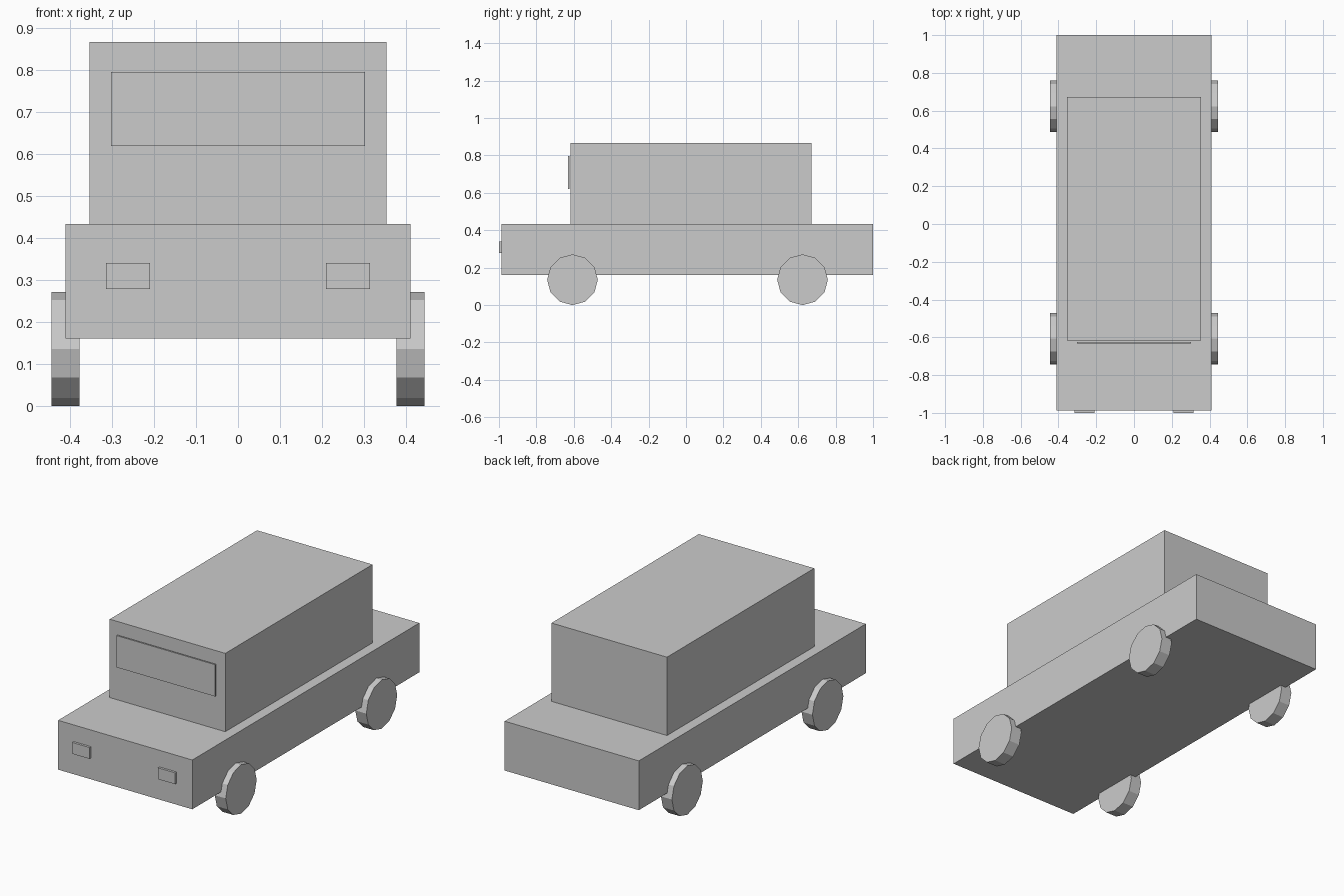
import bpy
from math import pi

cube = bpy.data.objects.get("Cube")
if cube:
    bpy.data.objects.remove(cube, do_unlink=True)

# Single plain grey for every part
grey = bpy.data.materials.new("plain_grey")
grey.use_nodes = True
colour = (0.6, 0.6, 0.6, 1)
grey.diffuse_color = colour
grey.node_tree.nodes["Principled BSDF"].inputs["Base Color"].default_value = colour


def finish(name):
    obj = bpy.context.object
    obj.name = name
    obj.data.materials.append(grey)
    bpy.ops.object.transform_apply(location=False, rotation=True, scale=True)
    return obj


def box(name, low, high):
    """Box between two opposite corners."""
    centre = [(a + b) / 2 for a, b in zip(low, high)]
    bpy.ops.mesh.primitive_cube_add(size=1, location=centre)
    bpy.context.object.scale = [b - a for a, b in zip(low, high)]
    return finish(name)


def wheel(name, x, y, radius=0.1355, width=0.067):
    """Twelve-sided wheel with a corner pointing straight up."""
    bpy.ops.mesh.primitive_cylinder_add(
        vertices=12, radius=radius, depth=width,
        location=(x, y, radius), rotation=(0, pi / 2, 0))
    return finish(name)


# Body and cabin
box("body", (-0.411, -0.987, 0.16), (0.411, 1.0, 0.433))
box("cabin", (-0.354, -0.617, 0.433), (0.354, 0.672, 0.867))

# Thin windscreen plate standing just ahead of the cabin
box("windscreen", (-0.303, -0.632, 0.62), (0.303, -0.624, 0.796))

# Headlights and wheels on both sides
for side, sign in (("left", 1), ("right", -1)):
    inner, outer = sorted((sign * 0.21, sign * 0.315))
    box(f"{side}_headlight", (inner, -1.0, 0.278), (outer, -0.985, 0.341))
    for end, y in (("front", -0.607), ("rear", 0.623)):
        wheel(f"{end}_{side}_wheel", sign * 0.411, y)
